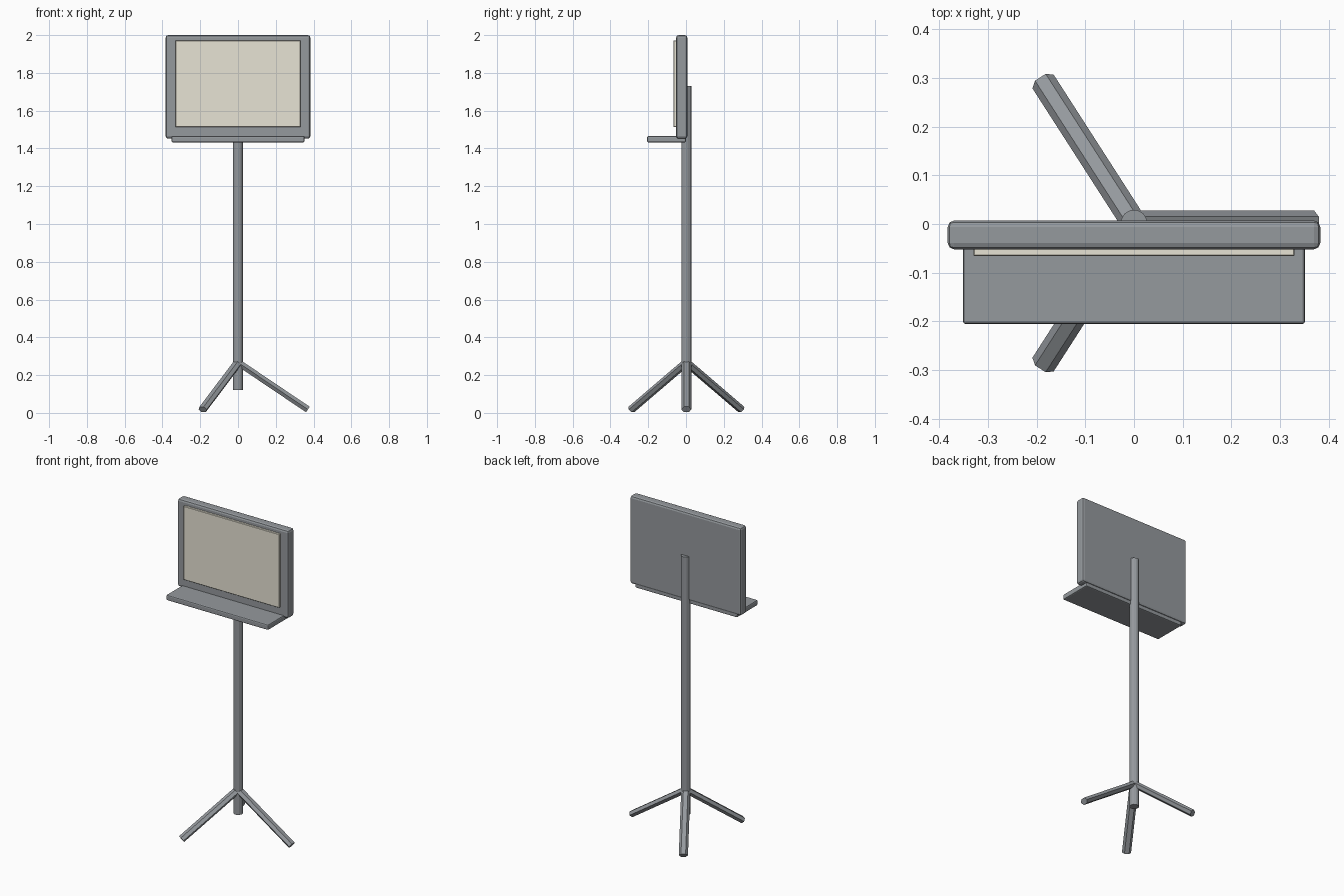
import bpy
import math
from mathutils import Vector

cube = bpy.data.objects.get("Cube")
if cube:
    bpy.data.objects.remove(cube, do_unlink=True)


def make_material(name, colour):
    mat = bpy.data.materials.new(name)
    mat.use_nodes = True
    mat.diffuse_color = colour
    mat.node_tree.nodes["Principled BSDF"].inputs["Base Color"].default_value = colour
    return mat


metal = make_material("grey metal", (0.30, 0.32, 0.34, 1))
paper = make_material("cream paper", (0.80, 0.77, 0.66, 1))


def box(name, low, high, mat, bevel=0.0, segments=1):
    """Box between two corners, with optional rounded edges."""
    low, high = Vector(low), Vector(high)
    bpy.ops.mesh.primitive_cube_add(size=1, location=(low + high) / 2)
    obj = bpy.context.object
    obj.name = name
    obj.scale = high - low
    bpy.ops.object.transform_apply(location=False, rotation=False, scale=True)
    obj.data.materials.append(mat)
    if bevel:
        mod = obj.modifiers.new("rounded edges", "BEVEL")
        mod.width = bevel
        mod.segments = segments
    return obj


def rod(name, start, end, radius, sides, spin=0.0, flatten=1.0):
    """Straight faceted rod between two points, optionally flattened."""
    start, end = Vector(start), Vector(end)
    axis = end - start
    bpy.ops.mesh.primitive_cylinder_add(vertices=sides, radius=radius, depth=axis.length)
    obj = bpy.context.object
    obj.name = name
    obj.rotation_euler = (0, 0, spin)
    bpy.ops.object.transform_apply(location=False, rotation=True, scale=False)
    obj.scale = (1, flatten, 1)
    bpy.ops.object.transform_apply(location=False, rotation=False, scale=True)
    obj.location = (start + end) / 2
    obj.rotation_euler = axis.to_track_quat("Z", "Y").to_euler()
    obj.data.materials.append(metal)
    return obj


AXIS_Y = 0.002

# Upright post
rod("post", (0, AXIS_Y, 0.12), (0, AXIS_Y, 1.73), 0.0275, 12, math.radians(15))

# Three splayed legs, flat side up
feet = {
    "left_leg": (0.37, AXIS_Y, 0.018),
    "back_leg": (-0.187, AXIS_Y + 0.291, 0.018),
    "front_leg": (-0.187, AXIS_Y - 0.291, 0.018),
}
for name, foot in feet.items():
    rod(name, (0, AXIS_Y, 0.267), foot, 0.026, 6, math.radians(30), 0.78)

# Music desk, ledge and sheet
box("desk_board", (-0.383, -0.052, 1.452), (0.383, 0.007, 2.0), metal, 0.013, 2)
box("ledge", (-0.352, -0.206, 1.432), (0.352, 0.0, 1.466), metal, 0.007, 2)
box("sheet", (-0.33, -0.066, 1.513), (0.33, -0.05, 1.972), paper, 0.002)
